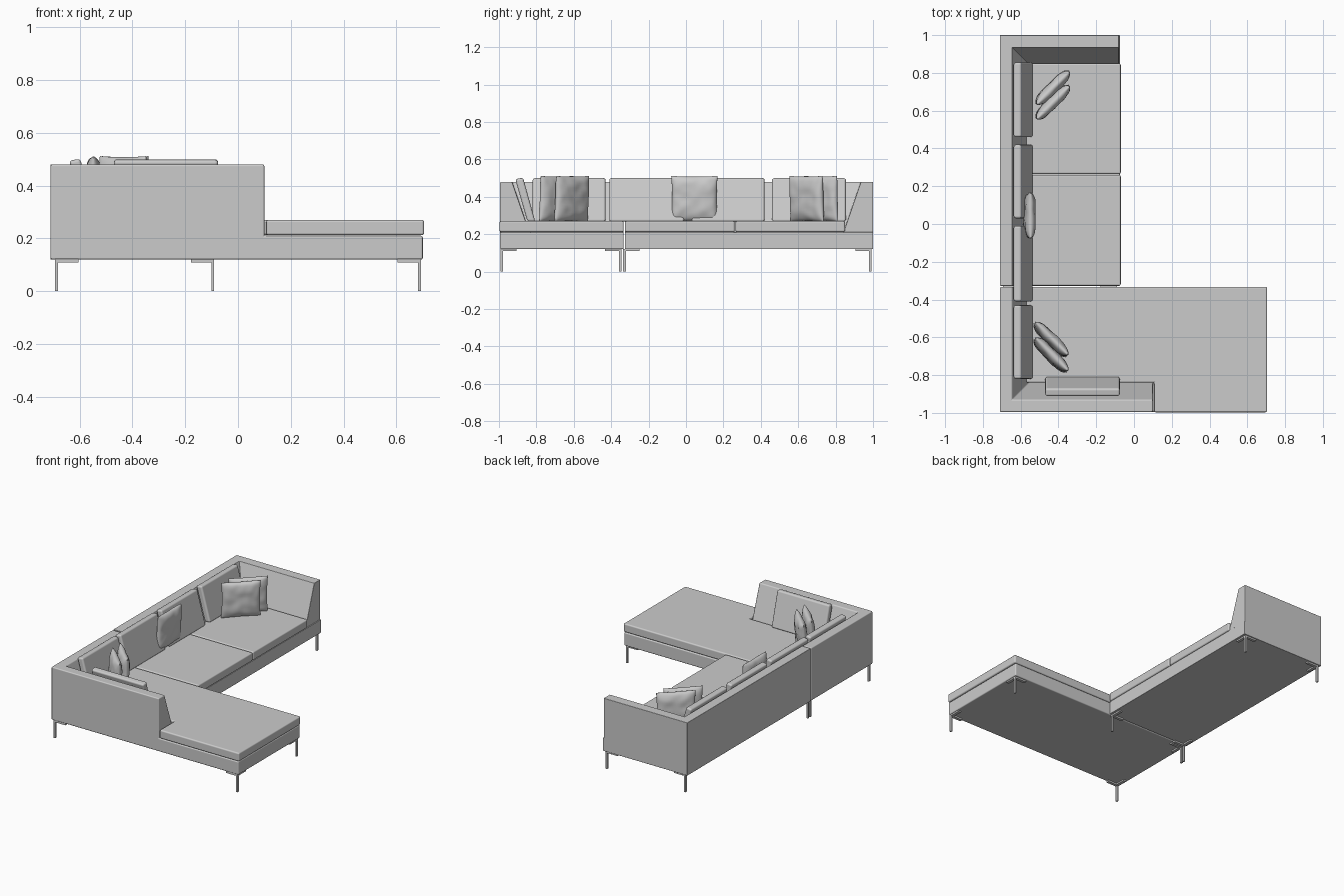
import bpy, bmesh, math
from mathutils import Vector, Matrix, noise

if "Cube" in bpy.data.objects:
    bpy.data.objects.remove(bpy.data.objects["Cube"])


def make(name, bm):
    bmesh.ops.recalc_face_normals(bm, faces=bm.faces)
    me = bpy.data.meshes.new(name)
    bm.to_mesh(me)
    bm.free()
    ob = bpy.data.objects.new(name, me)
    bpy.context.collection.objects.link(ob)
    return ob


def loft(name, rings):
    """Skin a row of equal polygons and cap both ends."""
    bm = bmesh.new()
    rows = [[bm.verts.new(p) for p in r] for r in rings]
    n = len(rows[0])
    for a, b in zip(rows, rows[1:]):
        for i in range(n):
            j = (i + 1) % n
            bm.faces.new((a[i], a[j], b[j], b[i]))
    bm.faces.new(rows[0])
    bm.faces.new(rows[-1])
    return make(name, bm)


def box(name, x0, x1, y0, y1, z0, z1):
    return slab(name, [(x0, y0), (x1, y0), (x1, y1), (x0, y1)], z0, z1)


def slab(name, outline, z0, z1):
    return loft(name, [[(x, y, z) for x, y in outline] for z in (z0, z1)])


def smooth(ob, angle=35):
    bpy.ops.object.select_all(action='DESELECT')
    ob.select_set(True)
    bpy.context.view_layer.objects.active = ob
    bpy.ops.object.shade_smooth_by_angle(angle=math.radians(angle))


def soften(ob, width, segments=3):
    b = ob.modifiers.new("bevel", 'BEVEL')
    b.width, b.segments = width, segments
    b.limit_method = 'ANGLE'
    b.angle_limit = math.radians(15)
    b.harden_normals = True
    smooth(ob)
    return ob


# Upholstered frames: base box joined with a mitred wall that slopes inside
WALL = [(0, 0.15), (0, 0.48), (0.065, 0.48), (0.158, 0.21), (0.158, 0.15)]


def frame(name, base, path):
    ob = box(name, *base, 0.12, 0.21)
    wall = loft(name + "_wall", [[(x + dx * d, y + dy * d, z) for d, z in WALL]
                                 for x, y, dx, dy in path])
    m = ob.modifiers.new("join", 'BOOLEAN')
    m.operation, m.solver, m.object = 'UNION', 'EXACT', wall
    bpy.context.view_layer.objects.active = ob
    bpy.ops.object.modifier_apply(modifier="join")
    bpy.data.objects.remove(wall)
    soften(ob, 0.007)


frame("sofa_frame", (-0.71, -0.075, -0.327, 1.0),
      [(-0.71, -0.327, 1, 0), (-0.71, 1.0, 1, -1), (-0.08, 1.0, 0, -1)])
frame("chaise_frame", (-0.71, 0.70, -0.995, -0.333),
      [(-0.71, -0.333, 1, 0), (-0.71, -0.995, 1, 1), (0.10, -0.995, 0, 1)])

# Seat cushions
for i, (y0, y1) in enumerate([(-0.327, 0.26), (0.265, 0.85)]):
    soften(box(f"seat_{i}", -0.57, -0.07, y0, y1, 0.212, 0.27), 0.009)
soften(slab("chaise_seat", [(-0.57, -0.333), (0.705, -0.333), (0.705, -0.997), (0.107, -0.997),
                            (0.107, -0.84), (-0.57, -0.84)], 0.212, 0.27), 0.009)

# Leaning back cushions and one arm cushion: (distance from wall outside, height)
LEAN = [(0.135, 0.268), (0.177, 0.268), (0.112, 0.502), (0.070, 0.494)]
for i, (y0, y1) in enumerate([(0.46, 0.855), (0.03, 0.42), (-0.41, -0.01), (-0.82, -0.43)]):
    soften(loft(f"back_cushion_{i}", [[(-0.71 + d, y, z) for d, z in LEAN] for y in (y0, y1)]), 0.012)
soften(loft("arm_cushion", [[(x, -0.983 + d, z) for d, z in LEAN] for x in (-0.47, -0.075)]), 0.012)


# Loose pillows: two puffed sheets welded along the rim
def pillow(name, x, y, turn, lean, seed):
    bm = bmesh.new()
    n, half, puff = 24, 0.124, 0.030
    for side in (-1, 1):
        grid = []
        for i in range(n + 1):
            row = []
            for j in range(n + 1):
                u, v = -math.cos(math.pi * i / n), -math.cos(math.pi * j / n)
                t = max(0, (1 - u ** 4) * (1 - v ** 4)) ** 0.5
                t *= puff + 0.006 * noise.noise(Vector((u * 2.5, v * 2.5, seed + side)))
                pinch_u = 1 - 0.04 * (1 - v * v)
                pinch_v = 1 - 0.03 * (1 - u * u)
                row.append(bm.verts.new((u * half * pinch_u, side * t, v * half * 0.98 * pinch_v)))
            grid.append(row)
        for i in range(n):
            for j in range(n):
                bm.faces.new((grid[i][j], grid[i + 1][j], grid[i + 1][j + 1], grid[i][j + 1]))
    bmesh.ops.remove_doubles(bm, verts=bm.verts, dist=0.00005)
    ob = make(name, bm)
    ob.matrix_world = (Matrix.Translation((x, y, 0.390)) @ Matrix.Rotation(math.radians(turn), 4, 'Z')
                       @ Matrix.Rotation(math.radians(lean), 4, 'X'))
    smooth(ob, 60)


for i, p in enumerate([(-0.43, 0.722, 45, 2), (-0.43, 0.645, 45, 2), (-0.553, 0.045, 90, 3),
                       (-0.44, -0.61, -45, -3), (-0.44, -0.693, -45, -3)]):
    pillow(f"pillow_{i}", *p, i * 7.3)

# Metal legs: thin post with two bracket strips under the frame
LEGS = [(-0.693, 0.993, 1, -1), (-0.09, 0.993, -1, -1), (-0.09, -0.336, -1, 1), (-0.693, -0.336, 1, 1),
        (-0.693, -0.993, 1, 1), (0.693, -0.993, -1, 1), (0.693, -0.344, -1, -1), (-0.693, -0.344, 1, -1)]
for i, (x, y, sx, sy) in enumerate(LEGS):
    def part(name, w, d, z0, z1):
        xs, ys = sorted((x, x + sx * w)), sorted((y, y + sy * d))
        return box(name, *xs, *ys, z0, z1)
    part(f"leg_{i}_post", 0.011, 0.014, 0, 0.118)
    part(f"leg_{i}_bracket_x", 0.088, 0.020, 0.109, 0.122)
    part(f"leg_{i}_bracket_y", 0.020, 0.088, 0.110, 0.1215)
